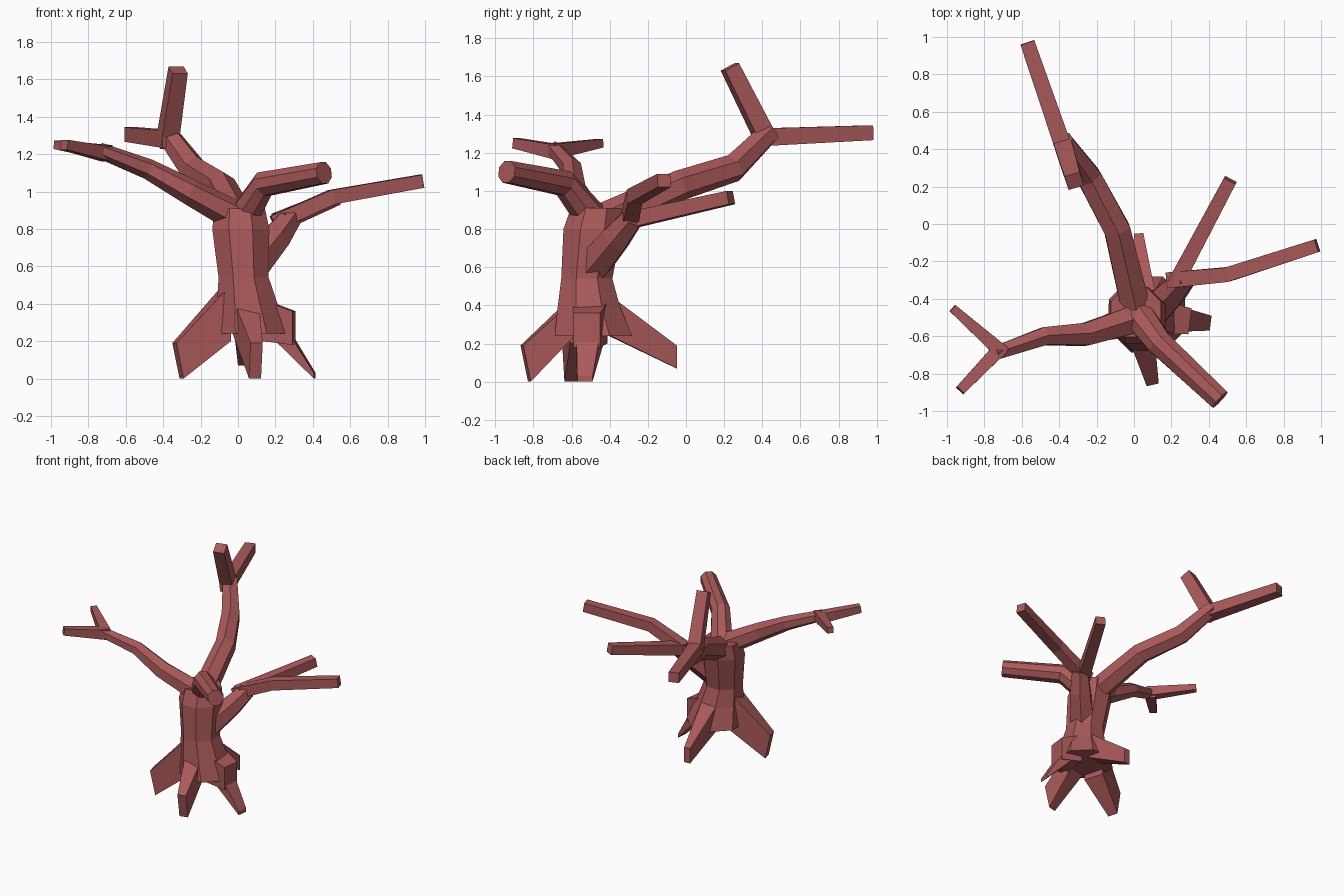
import bpy, bmesh
from math import cos, sin, pi
from mathutils import Vector

cube = bpy.data.objects.get("Cube")
if cube:
    bpy.data.objects.remove(cube)

# One bark colour for the whole tree
bark = bpy.data.materials.new("red_brown_bark")
bark.use_nodes = True
colour = (0.40, 0.10, 0.10, 1)
bark.diffuse_color = colour
bark.node_tree.nodes["Principled BSDF"].inputs["Base Color"].default_value = colour


def loft(name, rings):
    """Skin a list of equally sized point rings and cap both ends."""
    bm = bmesh.new()
    loops = [[bm.verts.new(p) for p in ring] for ring in rings]
    n = len(loops[0])
    for a, b in zip(loops, loops[1:]):
        for i in range(n):
            j = (i + 1) % n
            bm.faces.new((a[i], a[j], b[j], b[i]))
    bm.faces.new(loops[0][::-1])
    bm.faces.new(loops[-1])
    bmesh.ops.recalc_face_normals(bm, faces=bm.faces)
    mesh = bpy.data.meshes.new(name)
    bm.to_mesh(mesh)
    bm.free()
    mesh.materials.append(bark)
    obj = bpy.data.objects.new(name, mesh)
    bpy.context.collection.objects.link(obj)
    return obj


def limb(name, path, radii, sides):
    """Sweep a tapering polygon along a path, keeping one side upward."""
    pts = [Vector(p) for p in path]
    rings = []
    for i, p in enumerate(pts):
        t = (pts[min(i + 1, len(pts) - 1)] - pts[max(i - 1, 0)]).normalized()
        side = t.cross(Vector((0, 0, 1))).normalized()
        up = side.cross(t)
        angles = [2 * pi * (k + 0.5) / sides for k in range(sides)]
        rings.append([p + radii[i] * (side * cos(a) + up * sin(a)) for a in angles])
    return loft(name, rings)


def root(name, inner, outer, inner_z, outer_z, slant, widths):
    """Flat wedge from the trunk to the ground; slant pulls in the lower tip."""
    a, b = Vector((*inner, 0)), Vector((*outer, 0))
    out = (b - a).normalized()
    across = Vector((-out.y, out.x, 0))
    rings = []
    for p, (low, high), w, pull in ((a, inner_z, widths[0], 0), (b, outer_z, widths[1], slant)):
        rings.append([p + across * s * w - out * pull * (z == low) + Vector((0, 0, z))
                      for s, z in ((-1, low), (1, low), (1, high), (-1, high))])
    return loft(name, rings)


# Trunk: flared eight-sided rings (x, y, z, radius)
trunk = [(0.07, -0.485, 0.24, 0.22), (0.05, -0.51, 0.40, 0.175), (0.03, -0.52, 0.54, 0.145),
         (0.015, -0.49, 0.80, 0.165), (0.01, -0.47, 0.91, 0.145)]
loft("trunk", [[(x + r * cos(pi * (k + 0.5) / 4), y + r * sin(pi * (k + 0.5) / 4), z)
                for k in range(8)] for x, y, z, r in trunk])

# Large limb reaching backwards, with its fork
limb("back_limb", [(0.01, -0.45, 0.84), (-0.09, -0.03, 1.03), (-0.24, 0.25, 1.12), (-0.38, 0.44, 1.31)],
     [0.09, 0.08, 0.075, 0.06], 6)
limb("back_limb_long_twig", [(-0.36, 0.36, 1.28), (-0.57, 0.97, 1.305)], [0.066, 0.055], 4)
limb("back_limb_upright_twig", [(-0.38, 0.43, 1.25), (-0.32, 0.23, 1.65)], [0.07, 0.06], 4)

# Limb reaching to the right, with its fork
limb("right_limb", [(0.0, -0.51, 0.86), (-0.26, -0.59, 1.0), (-0.48, -0.60, 1.12), (-0.74, -0.69, 1.22)],
     [0.085, 0.07, 0.055, 0.042], 6)
limb("right_limb_back_twig", [(-0.70, -0.69, 1.21), (-0.97, -0.45, 1.25)], [0.055, 0.032], 4)
limb("right_limb_front_twig", [(-0.70, -0.65, 1.20), (-0.93, -0.89, 1.25)], [0.055, 0.038], 4)

# Bent limb at the front
limb("front_limb", [(0.01, -0.47, 0.83), (0.14, -0.64, 1.04), (0.46, -0.94, 1.1)],
     [0.09, 0.072, 0.062], 8)

# Low limb on the left, splitting into two branches
limb("left_limb", [(0.06, -0.51, 0.58), (0.20, -0.37, 0.75), (0.28, -0.28, 0.86)],
     [0.10, 0.085, 0.065], 6)
limb("left_limb_long_branch", [(0.19, -0.30, 0.83), (0.50, -0.27, 0.97), (0.98, -0.115, 1.055)],
     [0.06, 0.055, 0.05], 4)
limb("left_limb_back_branch", [(0.22, -0.32, 0.84), (0.515, 0.235, 0.965)], [0.06, 0.05], 4)

# Roots fanning out around the base
root("back_root", (0.05, -0.40), (0.025, -0.05), (0.24, 0.45), (0.07, 0.19), 0, (0.07, 0.025))
root("front_root", (0.04, -0.60), (0.10, -0.86), (0.24, 0.43), (0.0, 0.19), 0.04, (0.07, 0.033))
root("right_root", (-0.06, -0.53), (-0.34, -0.61), (0.20, 0.50), (0.0, 0.19), 0.04, (0.08, 0.04))
root("left_root", (0.17, -0.50), (0.41, -0.53), (0.24, 0.42), (0.0, 0.03), 0, (0.08, 0.04))
root("left_root_ridge", (0.14, -0.50), (0.30, -0.52), (0.20, 0.42), (0.18, 0.36), 0, (0.09, 0.07))
